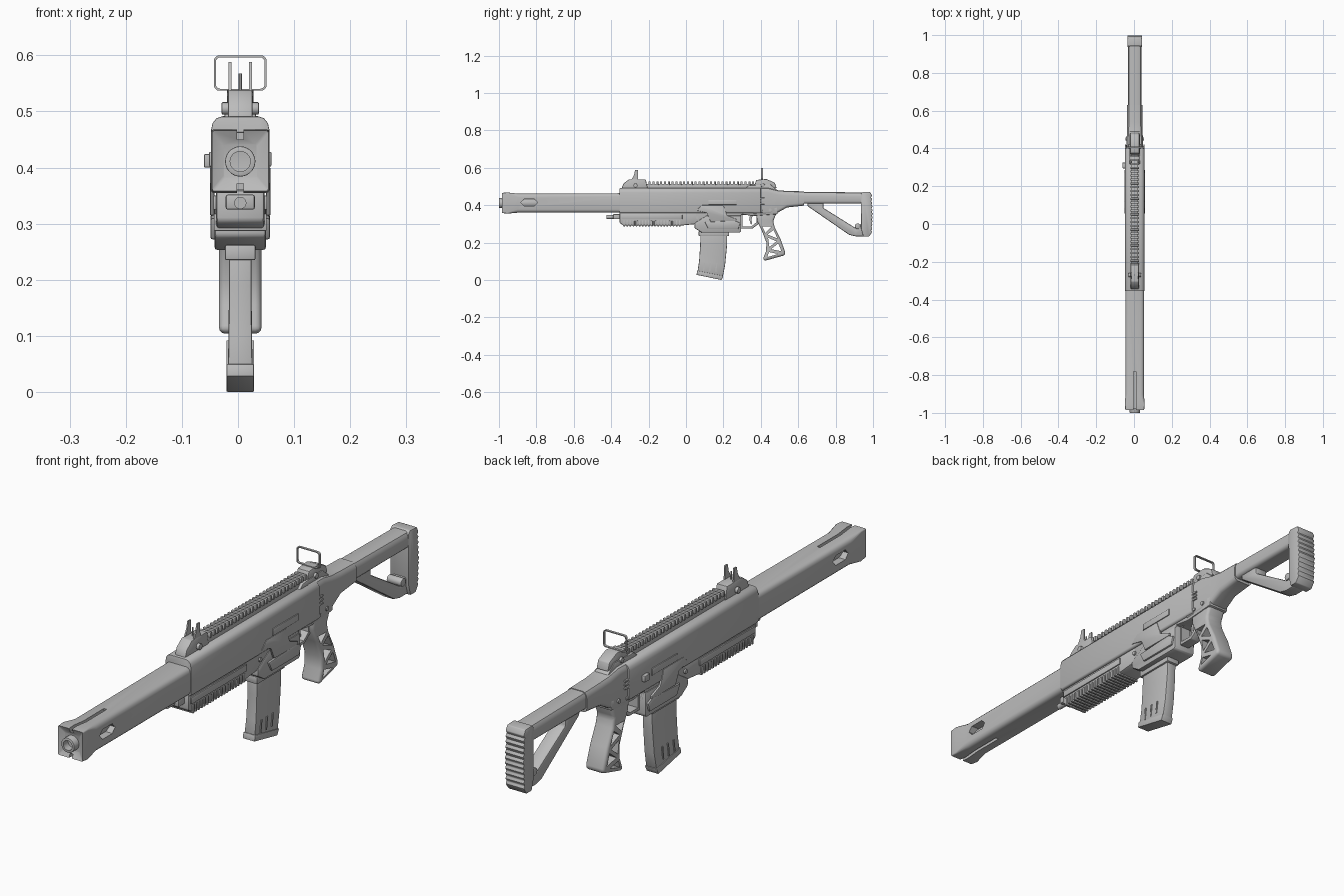
import bpy, bmesh, math
from mathutils import Vector

CX = 0.004  # body centre line
grey = bpy.data.materials.new("matte grey")
grey.diffuse_color = (0.5, 0.5, 0.5, 1)
cutters = []


def finish(name, bm, bevel=0, segs=2):
    bmesh.ops.recalc_face_normals(bm, faces=bm.faces)
    me = bpy.data.meshes.new(name)
    bm.to_mesh(me)
    bm.free()
    ob = bpy.data.objects.new(name, me)
    bpy.context.collection.objects.link(ob)
    me.materials.append(grey)
    ob.location.x = CX
    if bevel:
        m = ob.modifiers.new("edge", 'BEVEL')
        m.width, m.segments, m.limit_method = bevel, segs, 'ANGLE'
        m.angle_limit = math.radians(35)
    return ob


def skin(name, rings, bevel=0, segs=2):
    """Closed skin through equal-length rings of 3D points."""
    bm = bmesh.new()
    vs = [[bm.verts.new(p) for p in r] for r in rings]
    n = len(vs[0])
    for a, b in zip(vs, vs[1:]):
        for i in range(n):
            bm.faces.new((a[i], a[(i + 1) % n], b[(i + 1) % n], b[i]))
    bm.faces.new(vs[0])
    bm.faces.new(vs[-1])
    return finish(name, bm, bevel, segs)


def prism(name, pts, hw, bevel=0, x=0, segs=2):
    """Side profile (y, z) given a width along x."""
    return skin(name, [[(x + s * hw, y, z) for y, z in pts] for s in (-1, 1)], bevel, segs)


def box(name, x, y, z, bevel=0):
    return prism(name, [(y[0], z[0]), (y[1], z[0]), (y[1], z[1]), (y[0], z[1])],
                 (x[1] - x[0]) / 2, bevel, (x[0] + x[1]) / 2)


def section(y, hw, z0, z1, cut, top=None, n=3):
    """Rounded rectangle across the body; top = half width of the sloped top."""
    pts = []
    ct = cut if top is None else hw - top
    cv = cut if top is None else 0.024
    for sx, sz, a0 in ((1, -1, -90), (1, 1, 0), (-1, 1, 90), (-1, -1, 180)):
        rx, rz = (ct, cv) if sz > 0 else (cut, cut)
        cx, cz = sx * (hw - rx), (z1 - rz if sz > 0 else z0 + rz)
        for k in range(n + 1):
            a = math.radians(a0 + 90 * k / n)
            pts.append((cx + rx * math.cos(a), y, cz + rz * math.sin(a)))
    return pts


def rod(name, p, q, r, n=24, bevel=0):
    p, q = Vector(p), Vector(q)
    rot = (q - p).to_track_quat('Z', 'Y')
    ring = [Vector((r * math.cos(t * math.tau / n), r * math.sin(t * math.tau / n), 0)) for t in range(n)]
    return skin(name, [[c + rot @ v for v in ring] for c in (p, q)], bevel)


def cut(target, cutter):
    m = target.modifiers.new("cut", 'BOOLEAN')
    m.object, m.operation, m.solver = cutter, 'DIFFERENCE', 'EXACT'
    cutter.hide_render = True
    cutters.append(cutter)


# Long barrel shroud with squared, flared nose
shroud = skin("barrel_shroud", [
    section(-0.972, 0.030, 0.382, 0.442, 0.004),
    section(-0.984, 0.050, 0.358, 0.466, 0.004),
    section(-0.955, 0.052, 0.355, 0.468, 0.005),
    section(-0.90, 0.049, 0.360, 0.462, 0.018),
    section(-0.34, 0.050, 0.360, 0.464, 0.018)])
slot = [(-0.838 + sy * a, 0.414 + b) for sy, a, b in (
    (-1, .045, 0), (-1, .028, -.018), (1, .028, -.018), (1, .045, 0), (1, .028, .018), (-1, .028, .018))]
cut(shroud, prism("slot_cutter", slot, 0.2))
for z in ((0.450, 0.50), (0.32, 0.372)):
    cut(shroud, box("groove_cutter", (-0.006, 0.006), (-1.1, -0.78), z))
muzzle = rod("muzzle", (0, -1.0, 0.411), (0, -0.79, 0.411), 0.027, 28, 0.002)
cut(muzzle, rod("bore_cutter", (0, -1.1, 0.411), (0, -0.93, 0.411), 0.018, 24))

# Upper receiver and its taper into the stock
skin("upper_receiver", [section(y, 0.052, 0.358, 0.491, 0.008, 0.033) for y in (-0.355, 0.40)], 0.002)
skin("rear_receiver", [
    section(0.36, 0.047, 0.352, 0.492, 0.010, 0.030),
    section(0.44, 0.044, 0.352, 0.492, 0.012, 0.028),
    section(0.49, 0.041, 0.360, 0.480, 0.014, 0.024),
    section(0.54, 0.040, 0.388, 0.476, 0.016, 0.022),
    section(0.63, 0.040, 0.398, 0.474, 0.016, 0.022)])
prism("receiver_top_block", [(0.31, 0.485), (0.335, 0.506), (0.45, 0.512), (0.495, 0.475)], 0.028, 0.004)

# Lower handguard with side ribs, front lug
prism("lower_handguard", [(-0.355, 0.362), (-0.355, 0.305), (-0.335, 0.292), (-0.02, 0.292),
                          (0.06, 0.30), (0.06, 0.362)], 0.043, 0.006)
for i in range(19):
    y = -0.335 + i * 0.0165
    box("handguard_rib", (-0.047, 0.047), (y, y + 0.009), (0.287, 0.318), 0.002)
for s in (-1, 1):
    box("handguard_strip", sorted((s * 0.042, s * 0.048)), (-0.345, -0.02), (0.325, 0.350), 0.002)
box("front_lug", (-0.026, 0.026), (-0.39, -0.35), (0.325, 0.352), 0.004)
rod("front_lug_pin", (0, -0.425, 0.337), (0, -0.35, 0.337), 0.011, 16)

# Lower receiver with magazine well
prism("lower_receiver", [(0.03, 0.365), (0.03, 0.30), (0.295, 0.30), (0.295, 0.352),
                         (0.36, 0.342), (0.49, 0.352), (0.49, 0.39), (0.03, 0.39)], 0.042, 0.005)
prism("magazine_well", [(0.045, 0.305), (0.045, 0.278), (0.085, 0.253), (0.288, 0.253),
                        (0.295, 0.262), (0.295, 0.345), (0.11, 0.345)], 0.046, 0.008)
for s in (-1, 1):
    prism("well_side_plate", [(0.10, 0.31), (0.12, 0.272), (0.28, 0.272), (0.29, 0.305), (0.26, 0.318)],
          0.006, 0.004, s * 0.047)
    prism("side_panel", [(0.055, 0.372), (0.085, 0.40), (0.20, 0.40), (0.22, 0.345), (0.27, 0.325),
                         (0.27, 0.315), (0.13, 0.315), (0.11, 0.36)], 0.004, 0.002, s * 0.050)
    box("port_cover", sorted((s * 0.049, s * 0.0555)), (0.12, 0.27), (0.402, 0.428), 0.002)
    for k in range(3):
        box("side_slat", sorted((s * 0.045, s * 0.051)), (0.29, 0.42), (0.405 + k * 0.014, 0.412 + k * 0.014), 0.001)
    for y, z in ((0.315, 0.37), (0.45, 0.375), (0.06, 0.335)):
        rod("body_pin", (s * 0.035, y, z), (s * 0.048, y, z), 0.008, 16)
    box("selector_lever", sorted((s * 0.042, s * 0.050)), (0.36, 0.41), (0.362, 0.374), 0.003)
box("charging_handle", (-0.065, -0.045), (0.295, 0.325), (0.400, 0.424), 0.003)

# Curved magazine with side ribs
skin("magazine", [[(sx * hw, y, z) for sx, y, z in ((-1, y0, z0), (1, y0, z0), (1, y1, z1), (-1, y1, z1))]
                  for hw, y0, z0, y1, z1 in (
                      (0.020, 0.078, 0.29, 0.222, 0.29), (0.020, 0.076, 0.19, 0.219, 0.18),
                      (0.021, 0.070, 0.10, 0.209, 0.08), (0.022, 0.061, 0.042, 0.197, 0.018))], 0.004)
prism("magazine_base", [(0.060, 0.050), (0.056, 0.028), (0.190, 0.000), (0.200, 0.022)], 0.0245, 0.002)
box("magazine_collar", (-0.027, 0.027), (0.068, 0.230), (0.235, 0.262), 0.003)
for s in (-1, 1):
    for k in range(3):
        y = 0.09 + k * 0.033
        prism("magazine_rib", [(y, 0.045), (y + 0.006, 0.044), (y + 0.012, 0.092), (y + 0.006, 0.092)],
              0.003, 0, s * 0.0215)

# Trigger guard and trigger
guard = prism("trigger_guard", [(0.285, 0.36), (0.285, 0.275), (0.355, 0.275), (0.395, 0.305), (0.395, 0.36)], 0.02, 0.003)
cut(guard, prism("guard_cutter", [(0.302, 0.348), (0.302, 0.287), (0.350, 0.287), (0.378, 0.31), (0.378, 0.348)], 0.1))
prism("trigger", [(0.345, 0.36), (0.338, 0.325), (0.347, 0.297), (0.353, 0.299), (0.350, 0.325), (0.362, 0.36)], 0.006)

# Skeleton grip
grip = prism("grip", [(0.375, 0.36), (0.38, 0.315), (0.405, 0.265), (0.430, 0.20), (0.428, 0.155), (0.410, 0.108),
                      (0.425, 0.104), (0.530, 0.133), (0.530, 0.15), (0.505, 0.22), (0.475, 0.28), (0.466, 0.315),
                      (0.485, 0.36)], 0.038, 0.012, segs=3)
for tri in ([(0.408, 0.285), (0.458, 0.285), (0.424, 0.252)],
            [(0.468, 0.268), (0.489, 0.222), (0.436, 0.243)],
            [(0.439, 0.226), (0.484, 0.207), (0.446, 0.176)],
            [(0.494, 0.196), (0.510, 0.154), (0.454, 0.165)],
            [(0.443, 0.150), (0.492, 0.139), (0.434, 0.122)]):
    cut(grip, prism("grip_cutter", tri, 0.1))

# Stock: tube, diagonal strut, butt pad with scalloped back
skin("stock_tube", [section(y, 0.037, 0.408, z1, 0.014, 0.022) for y, z1 in ((0.60, 0.472), (0.965, 0.468))])
prism("stock_strut", [(0.65, 0.415), (0.65, 0.395), (0.872, 0.242), (0.905, 0.234), (0.965, 0.234),
                      (0.965, 0.30), (0.935, 0.30), (0.908, 0.277), (0.735, 0.385), (0.735, 0.415)], 0.026, 0.006)
pad = [(0.935, 0.46), (0.937, 0.27), (0.948, 0.232), (0.978, 0.232)]
for i in range(11):
    z = 0.246 + i * 0.0195
    pad += [(0.993 - abs(i - 5) * 0.001, z), (1.0 - abs(i - 5) * 0.001, z + 0.010)]
prism("butt_pad", pad + [(0.985, 0.470), (0.945, 0.472)], 0.038, 0.003)
rod("sling_boss", (-0.03, 0.918, 0.288), (0.03, 0.918, 0.288), 0.015, 20, 0.003)

# Top rail with cross teeth
box("top_rail", (-0.017, 0.017), (-0.33, 0.40), (0.485, 0.513), 0.002)
for i in range(29):
    y = -0.20 + i * 0.0205
    box("rail_tooth", (-0.023, 0.023), (y, y + 0.011), (0.508, 0.528), 0.002)

# Front sight with two wings and a post
prism("front_sight_base", [(-0.345, 0.488), (-0.335, 0.515), (-0.305, 0.538), (-0.215, 0.538), (-0.205, 0.488)], 0.022, 0.004)
for s in (-1, 1):
    prism("sight_wing", [(-0.295, 0.53), (-0.278, 0.562), (-0.272, 0.588), (-0.258, 0.588), (-0.255, 0.53)],
          0.0025, 0, s * 0.0185)
    rod("sight_screw", (s * 0.012, -0.27, 0.505), (s * 0.033, -0.27, 0.505), 0.011, 14, 0.002)
    rod("rear_sight_screw", (s * 0.012, 0.41, 0.507), (s * 0.033, 0.41, 0.507), 0.010, 14, 0.002)
rod("sight_post", (0, -0.27, 0.53), (0, -0.27, 0.568), 0.003, 10)

# Rear sight base with rounded open frame
prism("rear_sight_base", [(0.365, 0.50), (0.375, 0.535), (0.43, 0.54), (0.475, 0.52), (0.485, 0.49)], 0.024, 0.004)
frame = skin("rear_sight_frame", [section(y, 0.047, 0.537, 0.600, 0.010, n=4) for y in (0.402, 0.411)])
cut(frame, skin("frame_cutter", [section(y, 0.0435, 0.5405, 0.5965, 0.008, n=4) for y in (0.38, 0.43)]))

# Bake modifiers, drop the cutters, shade
bpy.context.view_layer.update()
parts = [o for o in bpy.context.scene.objects if o not in cutters]
bpy.ops.object.select_all(action='DESELECT')
for o in parts:
    o.select_set(True)
bpy.context.view_layer.objects.active = parts[0]
bpy.ops.object.convert(target='MESH')
bpy.ops.object.shade_smooth_by_angle(angle=math.radians(32))
for o in cutters:
    bpy.data.objects.remove(o)
